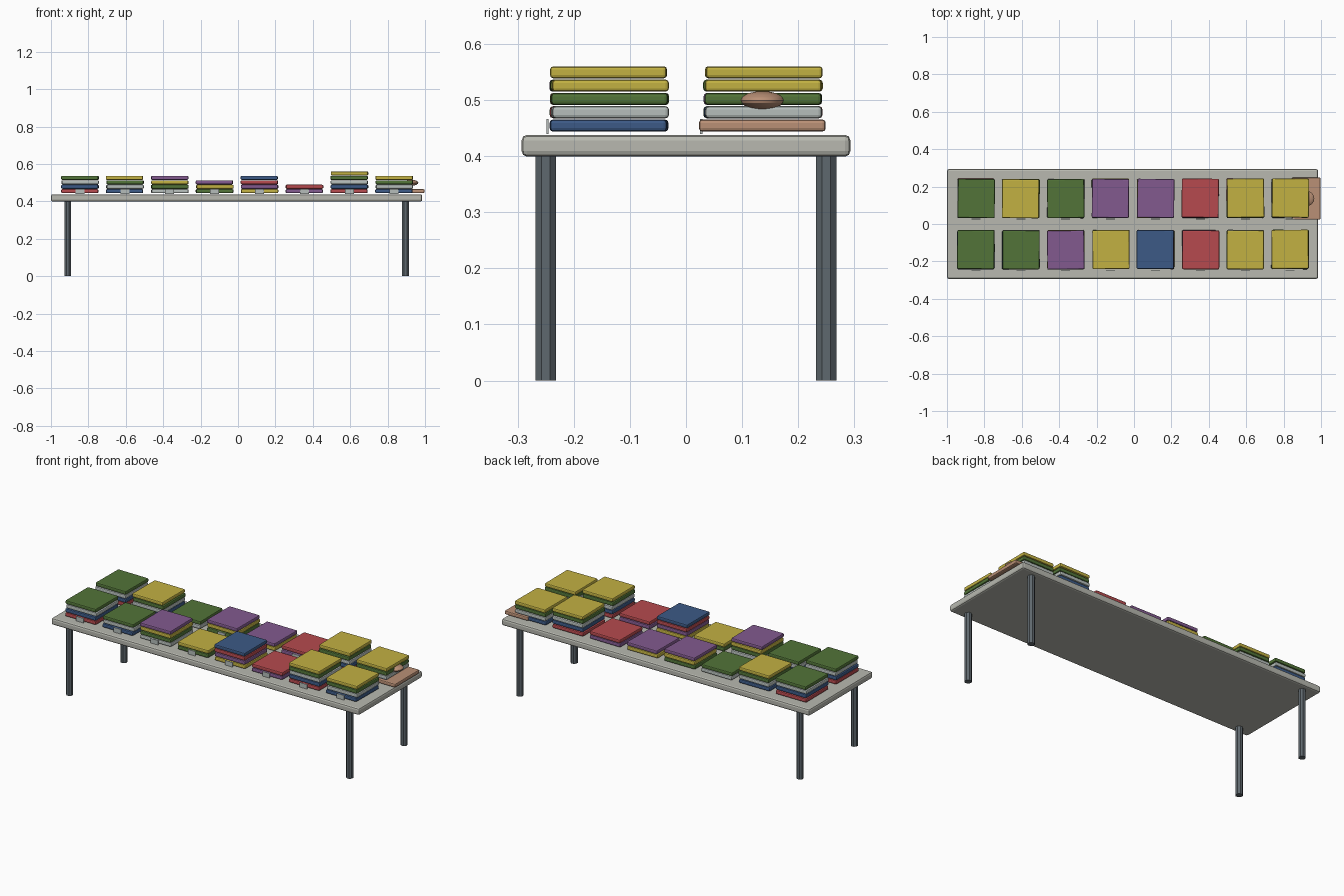
import bpy, math, random

if "Cube" in bpy.data.objects:
    bpy.data.objects.remove(bpy.data.objects["Cube"])

random.seed(4)


def srgb(r, g, b):
    f = lambda c: c / 12.92 if c <= 0.04045 else ((c + 0.055) / 1.055) ** 2.4
    return (f(r / 255), f(g / 255), f(b / 255), 1)


COLOURS = {
    "stone": srgb(184, 185, 176), "steel": srgb(95, 104, 110),
    "silver": srgb(182, 190, 187), "green": srgb(82, 116, 56),
    "yellow": srgb(194, 177, 66), "purple": srgb(130, 90, 143),
    "blue": srgb(60, 90, 134), "red": srgb(182, 74, 78),
    "tan": srgb(186, 144, 118),
}
MATS = {}
for key, rgba in COLOURS.items():
    MATS[key] = bpy.data.materials.new(key)
    MATS[key].diffuse_color = rgba


def finish(name, colour):
    ob = bpy.context.object
    ob.name = name
    ob.data.materials.append(MATS[colour])
    return ob


def box(name, colour, loc, size, bevel=0.0, segments=2, turn=0.0):
    bpy.ops.mesh.primitive_cube_add(size=1, location=loc)
    ob = finish(name, colour)
    ob.scale = size
    bpy.ops.object.transform_apply(location=False, rotation=False, scale=True)
    ob.rotation_euler.z = turn
    if bevel:
        mod = ob.modifiers.new("soft_edges", "BEVEL")
        mod.width, mod.segments = bevel, segments
    return ob


# Table: slab top on four octagonal legs
CX = -0.0075
box("table_top", "stone", (CX, 0, 0.4185), (1.985, 0.586, 0.039), 0.01)
for sx in (-1, 1):
    for sy in (-1, 1):
        bpy.ops.mesh.primitive_cylinder_add(
            vertices=8, radius=0.0195, depth=0.4,
            location=(CX + sx * 0.903, sy * 0.25, 0.2),
            rotation=(0, 0, math.pi / 8))
        finish("table_leg", "steel")

# Folded cloth stacks, colours listed from bottom to top
NAMES = {"r": "red", "b": "blue", "s": "silver", "g": "green",
         "y": "yellow", "p": "purple"}
ROWS = {
    -0.137: ["rbsg", "bsg", "sgyp", "gy", "yprb", "pr", "rbsgy", "bsgy"],
    0.137: ["rbsg", "bsgy", "sg", "gyp", "yp", "pr", "rbsgy", "bsgy"],
}
PITCH = 0.0237
for y, row in ROWS.items():
    for i, stack in enumerate(row):
        x = -0.845 + i * 0.24
        for level, c in enumerate(stack):
            jx, jy = random.uniform(-.002, .002), random.uniform(-.002, .002)
            box("folded_cloth_" + NAMES[c], NAMES[c],
                (x + jx, y + jy, 0.4545 + level * PITCH),
                (0.198, 0.208, 0.0215), 0.006, 2, random.uniform(-.012, .012))
        # label tag at the foot of the stack
        box("stack_tag", "silver", (x, y - 0.110, 0.453), (0.048, 0.004, 0.027))

# Tan bundle at the end of the table with a rounded knob over it
box("tan_bundle", "tan", (0.921, 0.136, 0.4545), (0.152, 0.226, 0.0215), 0.006)
bpy.ops.mesh.primitive_uv_sphere_add(segments=16, ring_count=10, radius=1,
                                     location=(0.924, 0.136, 0.4995))
knob = finish("tan_knob", "tan")
knob.scale = (0.04, 0.04, 0.016)
bpy.ops.object.transform_apply(location=False, rotation=False, scale=True)
bpy.ops.object.shade_smooth_by_angle()

for m in bpy.data.materials:
    if m.users and not m.is_grease_pencil:
        m.use_nodes = True
        m.node_tree.nodes["Principled BSDF"].inputs["Base Color"].default_value = m.diffuse_color
